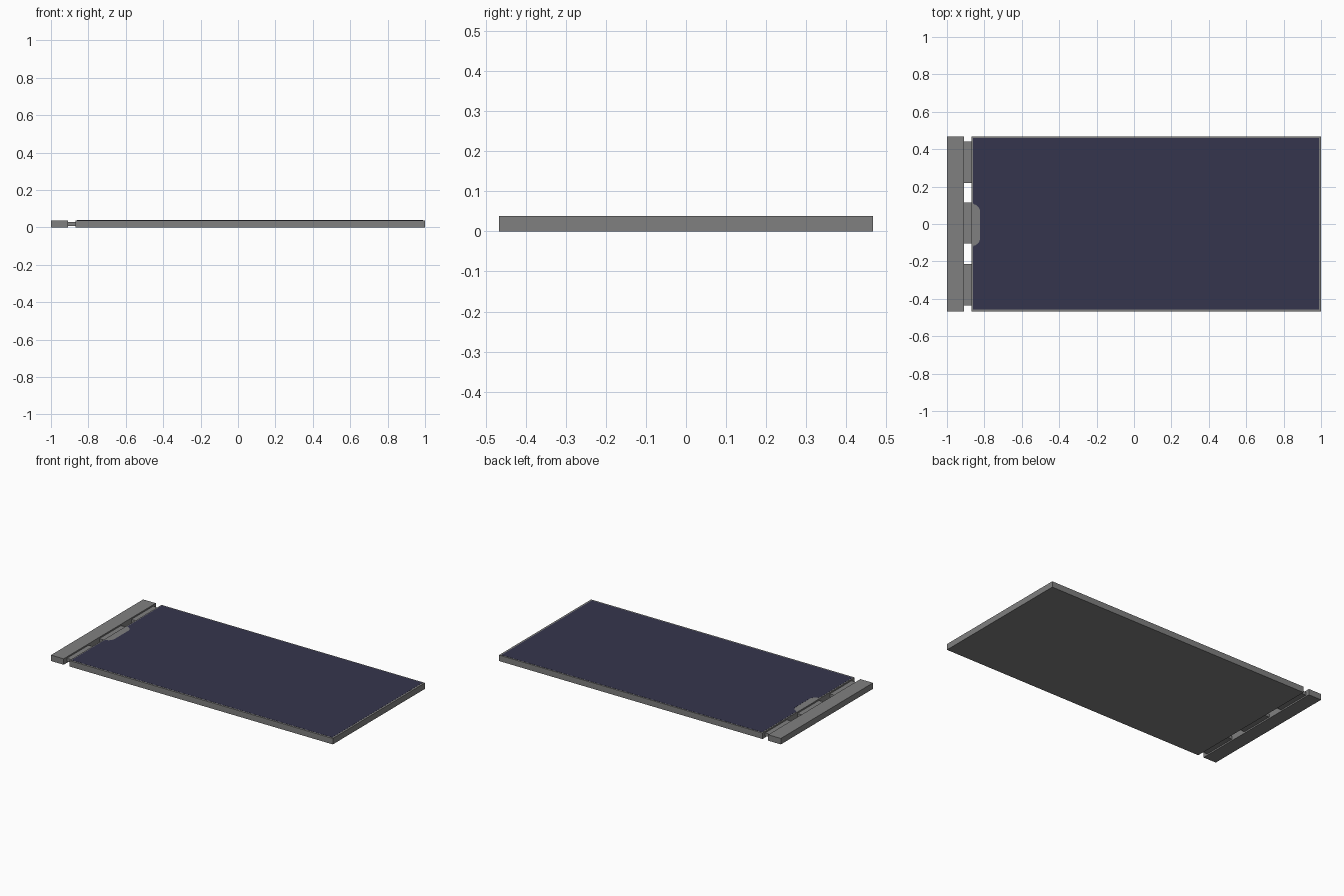
import bpy, bmesh, math

if "Cube" in bpy.data.objects:
    bpy.data.objects.remove(bpy.data.objects["Cube"])


def material(name, rgb):
    m = bpy.data.materials.new(name)
    m.diffuse_color = (*rgb, 1.0)
    m.use_nodes = True
    m.node_tree.nodes["Principled BSDF"].inputs["Base Color"].default_value = m.diffuse_color
    return m


GREY = material("grey frame", (0.216, 0.216, 0.216))
NAVY = material("dark navy panel", (0.036, 0.036, 0.074))


def prism(name, outline, z0, z1, mat):
    """Extrude a flat outline from z0 up to z1."""
    bm = bmesh.new()
    face = bm.faces.new([bm.verts.new((x, y, z0)) for x, y in outline])
    ext = bmesh.ops.extrude_face_region(bm, geom=[face], use_keep_orig=True)
    verts = [g for g in ext["geom"] if isinstance(g, bmesh.types.BMVert)]
    bmesh.ops.translate(bm, verts=verts, vec=(0, 0, z1 - z0))
    bmesh.ops.recalc_face_normals(bm, faces=bm.faces)
    mesh = bpy.data.meshes.new(name)
    bm.to_mesh(mesh)
    bm.free()
    mesh.materials.append(mat)
    ob = bpy.data.objects.new(name, mesh)
    bpy.context.collection.objects.link(ob)
    return ob


def slab(name, x0, x1, y0, y1, z0, z1, mat):
    return prism(name, [(x0, y0), (x1, y0), (x1, y1), (x0, y1)], z0, z1, mat)


def arc(cx, cy, r, a0, a1, n=6):
    return [(cx + r * math.cos(math.radians(a0 + (a1 - a0) * i / n)),
             cy + r * math.sin(math.radians(a0 + (a1 - a0) * i / n)))
            for i in range(n + 1)]


W = 0.467   # half width
TOP = 0.038

# Main slab and the separate end bar
slab("main_body", -0.87, 1.0, -W, W, 0, TOP, GREY)
slab("end_bar", -1.0, -0.91, -W, W, 0, TOP, GREY)

# Three thin links joining bar and body
for i, y in enumerate((-0.325, 0.005, 0.33)):
    slab(f"link_{i + 1}", -0.915, -0.865, y - 0.11, y + 0.11, 0.009, 0.029, GREY)

# Dark top panel, with a rounded notch that leaves a grey tab by the middle link
outline = [(-0.862, -0.457), (0.988, -0.457), (0.988, 0.459), (-0.862, 0.459)]
outline += [(-0.862, 0.113)]
outline += arc(-0.865, 0.065, 0.042, 80, 0)
outline += arc(-0.865, -0.075, 0.042, 0, -80)
outline += [(-0.862, -0.123)]
prism("top_panel", outline, TOP - 0.001, TOP + 0.0007, NAVY)
